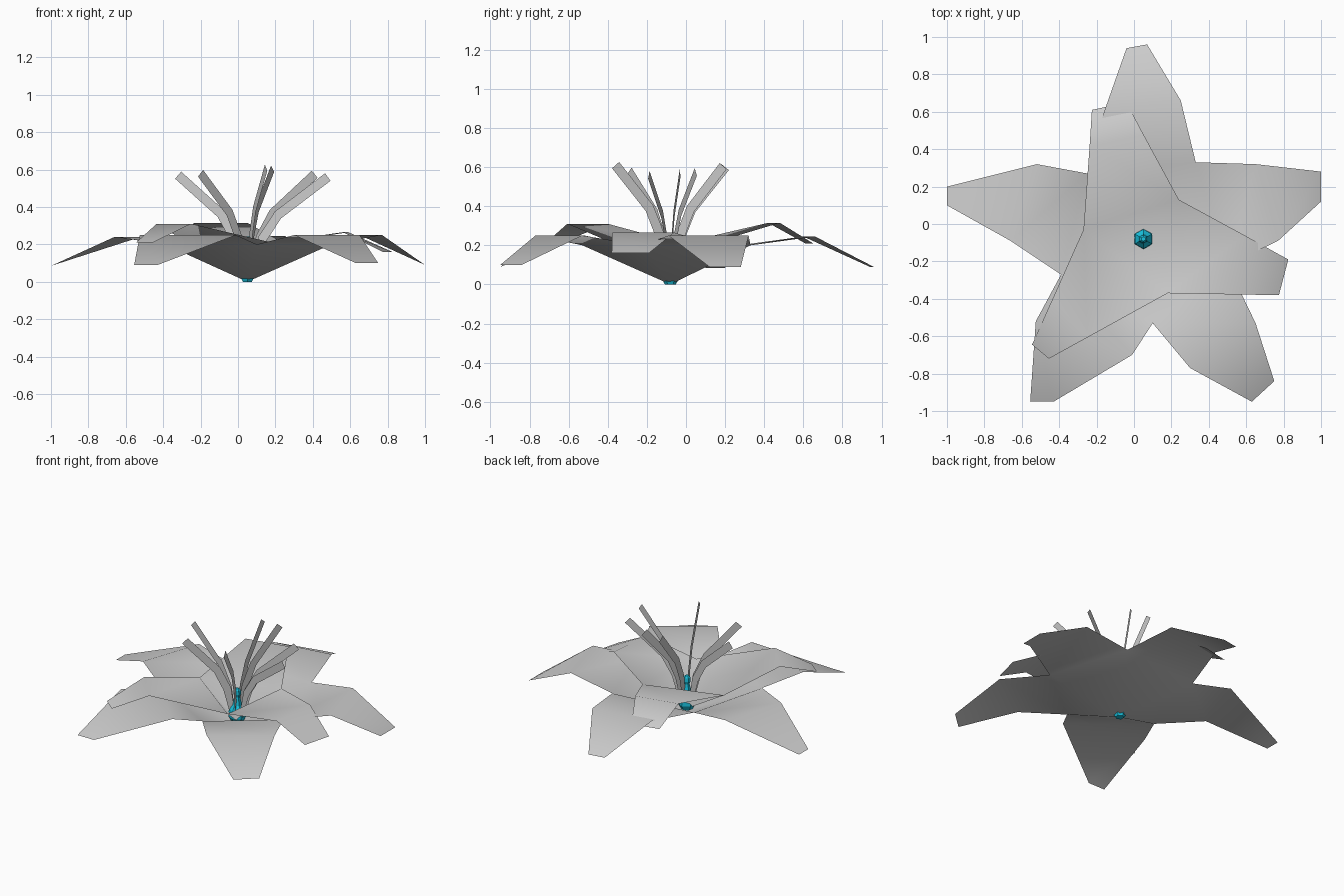
import bpy, bmesh, math
from mathutils import Vector

if "Cube" in bpy.data.objects:
    bpy.data.objects.remove(bpy.data.objects["Cube"])

CX, CY = 0.05, -0.08


def material(name, color):
    m = bpy.data.materials.new(name)
    m.use_nodes = True
    m.diffuse_color = (*color, 1)
    m.node_tree.nodes["Principled BSDF"].inputs["Base Color"].default_value = (*color, 1)
    return m


petal_grey = material("petal_grey", (0.6, 0.6, 0.6))
pistil_cyan = material("pistil_cyan", (0.01, 0.55, 0.75))


def build(name, verts, faces, mat, smooth=True):
    mesh = bpy.data.meshes.new(name)
    mesh.from_pydata(verts, [], faces)
    mesh.materials.append(mat)
    for p in mesh.polygons:
        p.use_smooth = smooth
    ob = bpy.data.objects.new(name, mesh)
    bpy.context.collection.objects.link(ob)
    return ob


def petal_ring(name, petals, valleys, valley_z, base_z):
    """Each petal: two shoulder points, two tip points, shoulder and tip heights."""
    verts = [(CX, CY, base_z)] + [(x, y, valley_z) for x, y in valleys]
    faces = []
    n = len(valleys)
    for i, (s1, t1, t2, s2, sz, tz) in enumerate(petals):
        k = len(verts)
        verts += [(*s1, sz), (*t1, tz), (*t2, tz), (*s2, sz)]
        a, b = 1 + i, 1 + (i + 1) % n
        # Cup wedge, nearly level blade, drooping tip
        faces += [(0, a, b), (a, k, k + 3, b), (k, k + 1, k + 2, k + 3)]
    return build(name, verts, faces, petal_grey)


# Five outer petals, counter-clockwise from the right one
petal_ring("outer_petals", [
    ((0.77, -0.09), (1.0, 0.12), (1.0, 0.28), (0.65, 0.32), 0.25, 0.09),
    ((0.25, 0.66), (0.07, 0.96), (-0.04, 0.94), (-0.16, 0.6), 0.245, 0.09),
    ((-0.52, 0.32), (-1.0, 0.2), (-1.0, 0.1), (-0.66, -0.09), 0.24, 0.085),
    ((-0.525, -0.52), (-0.555, -0.95), (-0.43, -0.95), (-0.01, -0.7), 0.25, 0.09),
    ((0.3, -0.77), (0.63, -0.95), (0.75, -0.84), (0.65, -0.53), 0.25, 0.1),
], [(0.5, -0.22), (0.33, 0.33), (-0.25, 0.27), (-0.39, -0.27), (0.1, -0.53)], 0.2, 0.0)

# Three inner petals
petal_ring("inner_petals", [
    ((0.56, -0.377), (0.775, -0.38), (0.825, -0.19), (0.59, -0.06), 0.265, 0.16),
    ((0.05, 0.48), (-0.04, 0.65), (-0.225, 0.61), (-0.237, 0.42), 0.315, 0.21),
    ((-0.435, -0.4), (-0.545, -0.645), (-0.455, -0.72), (-0.25, -0.607), 0.31, 0.21),
], [(0.18, -0.37), (0.24, 0.13), (-0.27, -0.03)], 0.21, 0.015)

# Stamens: flat bent strips standing edge-on in radial planes
PROFILE = [(0.07, 0.04), (0.19, 0.24), (0.38, 0.37), (1.0, 0.58)]
TIPS = [(-0.32, -0.03, 0.57), (-0.2, -0.29, 0.58), (0.05, 0.2, 0.6), (0.15, -0.36, 0.61),
        (0.185, 0.19, 0.605), (0.41, 0.05, 0.575), (0.48, -0.19, 0.56)]
for x, y, top in TIPS:
    d = Vector((x - CX, y - CY, 0))
    u = d.normalized()
    path = [Vector((CX, CY, z * top / 0.58)) + d * f for f, z in PROFILE]
    verts = []
    for i, p in enumerate(path):
        t = (path[min(i + 1, 3)] - path[max(i - 1, 0)]).normalized()
        side = u * t.z - Vector((0, 0, 1)) * t.dot(u)
        w = 0.014 if i == 0 else 0.025
        verts += [p - side * w, p + side * w]
    build("stamen", verts, [(2 * i, 2 * i + 1, 2 * i + 3, 2 * i + 2) for i in range(3)],
          petal_grey, smooth=False)

# Pistil: six-sided tapered column with a small knob on top
RINGS = [(0.028, 0.0), (0.055, 0.05), (0.052, 0.1), (0.03, 0.13), (0.017, 0.185),
         (0.024, 0.205), (0.022, 0.23), (0.012, 0.242)]
SIDES = 6
verts = [(CX + r * math.sin(math.tau * k / SIDES), CY + r * math.cos(math.tau * k / SIDES), z)
         for r, z in RINGS for k in range(SIDES)]
faces = [(j * SIDES + k, (j + 1) * SIDES + k, (j + 1) * SIDES + (k + 1) % SIDES, j * SIDES + (k + 1) % SIDES)
         for j in range(len(RINGS) - 1) for k in range(SIDES)]
faces += [tuple(range(SIDES)), tuple(reversed(range(len(verts) - SIDES, len(verts))))]
build("pistil", verts, faces, pistil_cyan, smooth=False)
